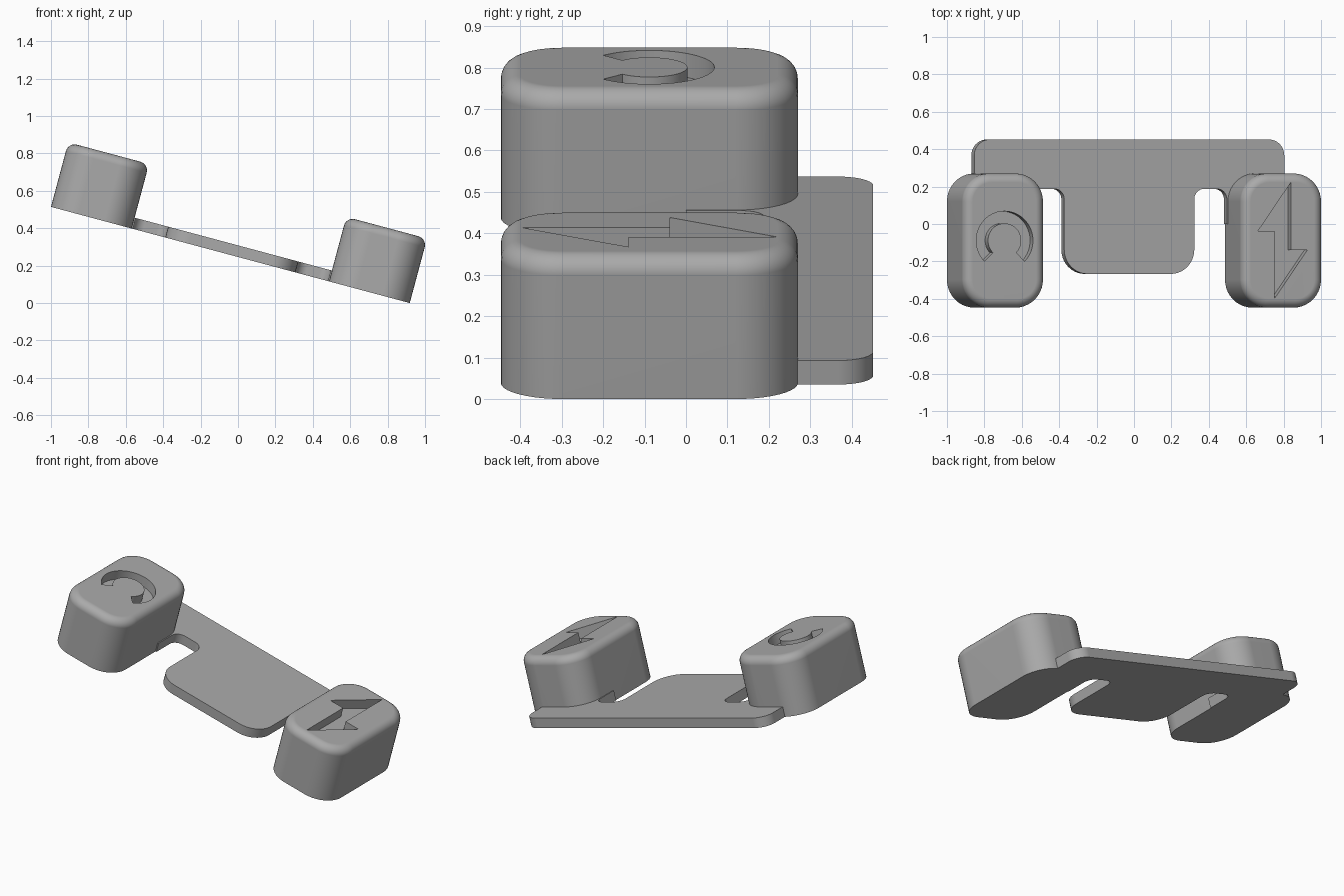
import bpy, bmesh, math
from mathutils import Matrix, Vector

cube = bpy.data.objects.get("Cube")
if cube:
    bpy.data.objects.remove(cube, do_unlink=True)

# Overall dimensions, measured in the untilted frame
TILT = math.radians(15)
HALF = 0.993
BLOCK_W, BLOCK_D, BLOCK_H = 0.447, 0.717, 0.357
BLOCK_X, BLOCK_Y = HALF - BLOCK_W / 2, -0.0885
ENGRAVE = 0.06
PLACE = (Matrix.Translation((HALF * math.cos(TILT) - 1, 0, HALF * math.sin(TILT)))
         @ Matrix.Rotation(TILT, 4, 'Y'))

grey = bpy.data.materials.new("plain grey")
grey.use_nodes = True
GREY = (0.4, 0.4, 0.4, 1)
grey.diffuse_color = GREY
grey.node_tree.nodes["Principled BSDF"].inputs["Base Color"].default_value = GREY


def rounded(corners, steps=10):
    """Outline from right-angle corners (x, y, radius)."""
    out = []
    for i, (x, y, r) in enumerate(corners):
        p = Vector((x, y))
        if r == 0:
            out.append(p)
            continue
        a = (Vector(corners[i - 1][:2]) - p).normalized()
        b = (Vector(corners[(i + 1) % len(corners)][:2]) - p).normalized()
        for k in range(steps + 1):
            t = math.pi / 2 * k / steps
            out.append(p + r * (a + b - math.cos(t) * b - math.sin(t) * a))
    return out


def prism(name, outline, z0, z1, top_round=0):
    """Extruded outline, optionally with a filleted top rim."""
    bm = bmesh.new()
    base = bm.faces.new([bm.verts.new((p[0], p[1], z0)) for p in outline])
    geom = bmesh.ops.extrude_face_region(bm, geom=[base])["geom"]
    bmesh.ops.translate(bm, vec=(0, 0, z1 - z0),
                        verts=[g for g in geom if isinstance(g, bmesh.types.BMVert)])
    bmesh.ops.recalc_face_normals(bm, faces=bm.faces)
    if top_round:
        rim = [e for e in bm.edges if all(v.co.z > z1 - 1e-5 for v in e.verts)]
        bmesh.ops.bevel(bm, geom=rim, offset=top_round, segments=6,
                        profile=0.5, affect='EDGES')
    mesh = bpy.data.meshes.new(name)
    bm.to_mesh(mesh)
    bm.free()
    mesh.materials.append(grey)
    obj = bpy.data.objects.new(name, mesh)
    bpy.context.collection.objects.link(obj)
    obj.matrix_world = PLACE
    return obj


def select(obj):
    bpy.ops.object.select_all(action='DESELECT')
    obj.select_set(True)
    bpy.context.view_layer.objects.active = obj


def finish(obj):
    select(obj)
    bpy.ops.object.shade_smooth_by_angle(angle=math.radians(30))
    mod = obj.modifiers.new("even shading", 'WEIGHTED_NORMAL')
    mod.keep_sharp = True


def engraved_block(name, x, symbol):
    """Rounded block with a symbol sunk into its top."""
    w, d = BLOCK_W / 2, BLOCK_D / 2
    corners = [(x + sx * w, BLOCK_Y + sy * d, 0.15)
               for sx, sy in ((-1, -1), (1, -1), (1, 1), (-1, 1))]
    block = prism(name, rounded(corners), 0, BLOCK_H, 0.048)
    cutter = prism(name + "_cutter", [(x + u, BLOCK_Y + v) for u, v in symbol],
                   BLOCK_H - ENGRAVE, BLOCK_H + 0.1)
    cutter.hide_render = True
    mod = block.modifiers.new("engraving", 'BOOLEAN')
    mod.operation, mod.solver, mod.object = 'DIFFERENCE', 'EXACT', cutter
    bpy.context.view_layer.update()
    select(block)
    bpy.ops.object.modifier_apply(modifier=mod.name)
    bpy.data.objects.remove(cutter, do_unlink=True)
    finish(block)


# Connecting plate: central tongue, two slots, and arms running into the blocks
half = [(0.36, -0.267, 0.13), (0.36, 0.188, 0.055), (0.54, 0.188, 0.055),
        (0.54, 0, 0), (0.858, 0, 0), (0.858, 0.452, 0.085)]
plate = half + [(-x, y, r) for x, y, r in reversed(half)]
finish(prism("connecting_plate", rounded(plate), 0, 0.06))

# Open ring symbol, with its gap toward the front
angles = [math.radians(-45 + 270 * k / 40) for k in range(41)]
ring = ([(0.157 * math.cos(a), 0.157 * math.sin(a)) for a in angles]
        + [(0.092 * math.cos(a), 0.092 * math.sin(a)) for a in reversed(angles)])

# Lightning bolt symbol, point-symmetric
bolt = [(0.045, 0.31), (-0.137, 0.05), (-0.045, 0.05)]
bolt += [(-u, -v) for u, v in bolt]

engraved_block("right_block", -BLOCK_X, ring)
engraved_block("left_block", BLOCK_X, bolt)
